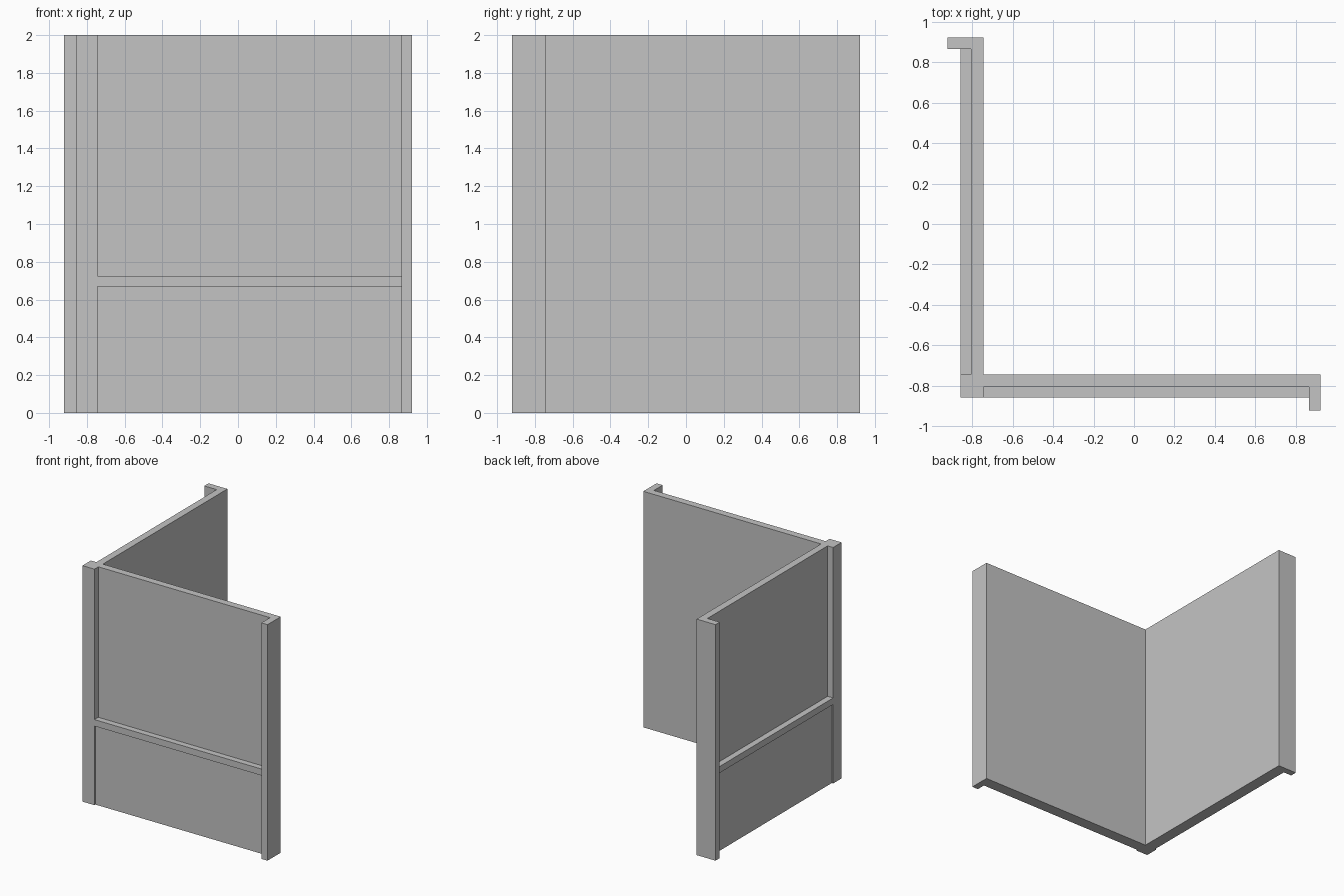
import bpy
import bmesh

cube = bpy.data.objects.get("Cube")
if cube:
    bpy.data.objects.remove(cube, do_unlink=True)

# Main dimensions
HEIGHT = 2.0
INNER, PANEL, OUTER = -0.745, -0.806, -0.858   # wall planes, inside to outside
POST, END = 0.865, 0.922                       # end post, inner and outer edge
RAIL_LOW, RAIL_TOP = 0.67, 0.725
LOWER_FACE = OUTER + 0.013

grey = bpy.data.materials.new("plain grey")
grey.use_nodes = True
colour = (0.55, 0.55, 0.55, 1.0)
grey.diffuse_color = colour
grey.node_tree.nodes["Principled BSDF"].inputs["Base Color"].default_value = colour


def prism(name, outline, low, high):
    """Extrude a plan outline from low to high."""
    bm = bmesh.new()
    face = bm.faces.new([bm.verts.new((x, y, low)) for x, y in outline])
    top = bmesh.ops.extrude_face_region(bm, geom=[face])
    verts = [v for v in top["geom"] if isinstance(v, bmesh.types.BMVert)]
    bmesh.ops.translate(bm, verts=verts, vec=(0, 0, high - low))
    bmesh.ops.recalc_face_normals(bm, faces=bm.faces)
    mesh = bpy.data.meshes.new(name)
    bm.to_mesh(mesh)
    bm.free()
    mesh.materials.append(grey)
    obj = bpy.data.objects.new(name, mesh)
    bpy.context.collection.objects.link(obj)
    return obj


def swap(points):
    """Mirror plan points across the diagonal of the corner."""
    return [(y, x) for x, y in points]


# Corner wall: both panels, the corner post and the two end posts in one plan
front_half = [(END, INNER), (END, -END), (POST, -END), (POST, PANEL),
              (INNER, PANEL), (INNER, OUTER)]
outline = ([(INNER, INNER)] + front_half + [(OUTER, OUTER)]
           + swap(front_half)[::-1])
prism("corner_wall", outline, 0, HEIGHT)


def strip(face):
    """Plan of a bar between the posts, from the panel out to face."""
    return [(INNER, face), (POST, face), (POST, PANEL), (INNER, PANEL)]


# Rail and lower panel on each wall
for side, place in (("front", list), ("right", swap)):
    prism(side + "_rail", place(strip(OUTER)), RAIL_LOW, RAIL_TOP)
    prism(side + "_lower_panel", place(strip(LOWER_FACE)), 0, RAIL_LOW)
